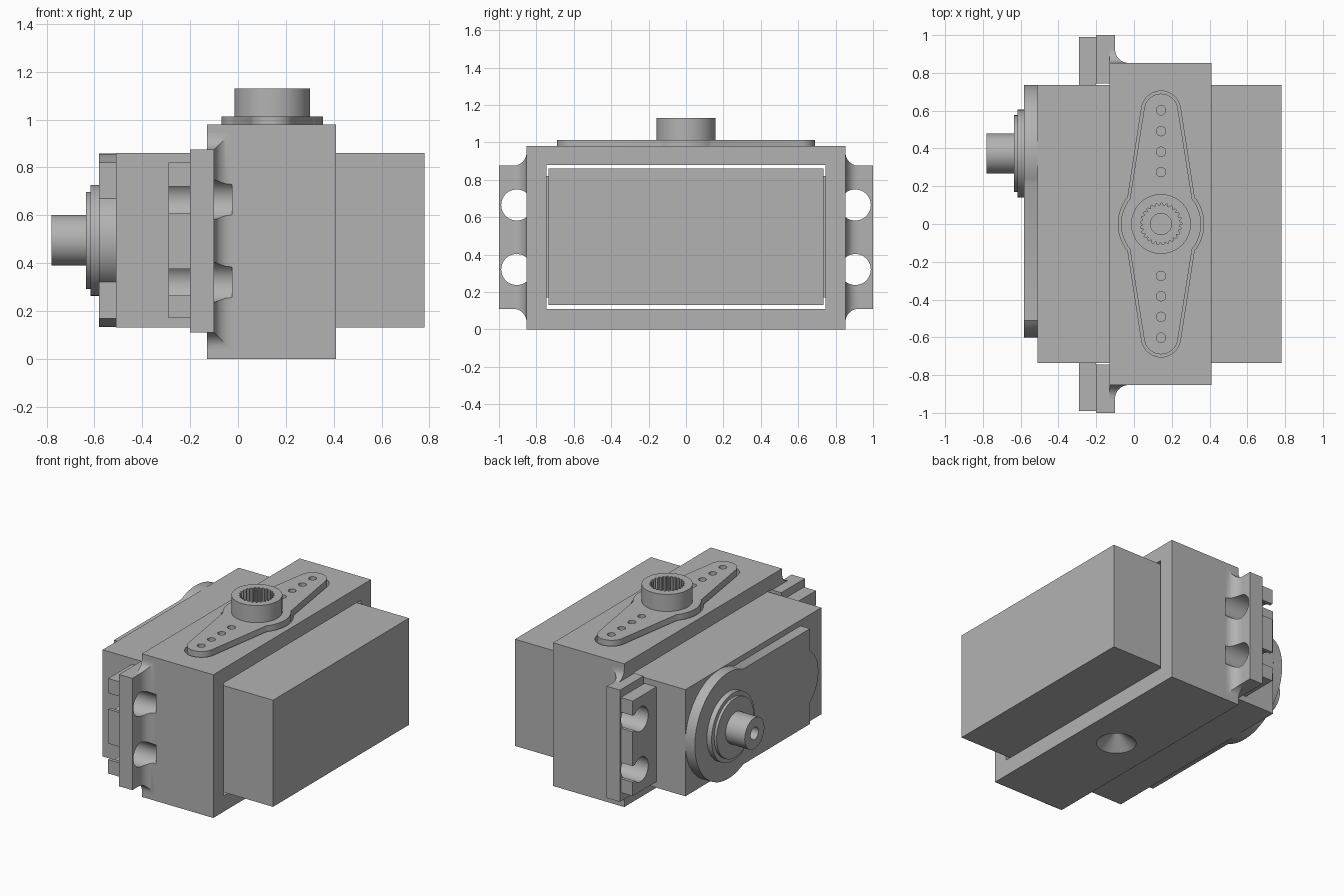
import bpy, bmesh
from math import sin, cos, radians, sqrt

cube = bpy.data.objects.get("Cube")
if cube:
    bpy.data.objects.remove(cube, do_unlink=True)

grey = bpy.data.materials.new("plain grey")
grey.use_nodes = True
colour = (0.45, 0.45, 0.45, 1)
grey.diffuse_color = colour
grey.node_tree.nodes["Principled BSDF"].inputs["Base Color"].default_value = colour


def place(axis, a, b, h):
    return {"x": (h, a, b), "y": (a, h, b), "z": (a, b, h)}[axis]


def loft(name, axis, layers):
    """Closed solid through 2D outlines, each given as (height along axis, points)."""
    bm = bmesh.new()
    rings = [[bm.verts.new(place(axis, a, b, h)) for a, b in pts] for h, pts in layers]
    bm.faces.new(rings[0])
    bm.faces.new(rings[-1])
    n = len(rings[0])
    for low, high in zip(rings, rings[1:]):
        for i in range(n):
            j = (i + 1) % n
            bm.faces.new((low[i], low[j], high[j], high[i]))
    bmesh.ops.recalc_face_normals(bm, faces=bm.faces)
    mesh = bpy.data.meshes.new(name)
    bm.to_mesh(mesh)
    bm.free()
    mesh.materials.append(grey)
    obj = bpy.data.objects.new(name, mesh)
    bpy.context.collection.objects.link(obj)
    return obj


def prism(name, axis, lo, hi, pts):
    return loft(name, axis, [(lo, pts), (hi, pts)])


def rect(a0, a1, b0, b1):
    return [(a0, b0), (a1, b0), (a1, b1), (a0, b1)]


def box(name, x0, x1, y0, y1, z0, z1):
    return prism(name, "z", z0, z1, rect(x0, x1, y0, y1))


def arc(a, b, r, start, end, n):
    angles = [radians(start + (end - start) * i / n) for i in range(n + 1)]
    return [(a + r * cos(t), b + r * sin(t)) for t in angles]


def circle(a, b, r, n=48):
    return arc(a, b, r, 0, 360, n)[:-1]


def combine(obj, tool, operation="DIFFERENCE"):
    tool.hide_render = True
    mod = obj.modifiers.new("shape", "BOOLEAN")
    mod.operation = operation
    mod.solver = "EXACT"
    mod.object = tool
    bpy.context.view_layer.objects.active = obj
    bpy.ops.object.modifier_apply(modifier=mod.name)
    bpy.data.objects.remove(tool, do_unlink=True)


MID_Z = 0.495
HOLE_Z = (0.32, 0.665)
HORN_X = 0.143


def horn_outline(grow):
    """Two-armed outline, mirrored from one quarter."""
    q = arc(0, 0, 0.212 + grow, 0, 39, 10) + arc(0, 0.6, 0.09 + grow, 10, 90, 10)
    half = q + [(-x, y) for x, y in reversed(q[:-1])]
    full = half + [(-x, -y) for x, y in half[1:-1]]
    return [(HORN_X + x, y) for x, y in full]


def cut_screw_holes(obj, side):
    for z in HOLE_Z:
        combine(obj, prism("cutter", "x", -0.35, -0.025, circle(side * 0.905, z, 0.083)))


# Bracket frame with rectangular opening, horn pocket and countersink below
frame = box("bracket_frame", -0.13, 0.41, -0.853, 0.853, 0, 0.98)
combine(frame, box("cutter", -0.3, 0.6, -0.745, 0.745, 0.11, 0.88))
combine(frame, prism("cutter", "z", 0.92, 1.1, horn_outline(0.014)))
combine(frame, loft("cutter", "z", [(-0.001, circle(HORN_X, 0, 0.125)),
                                    (0.085, circle(HORN_X, 0, 0.02))]))

for side, word in ((1, "back"), (-1, "front")):
    cut_screw_holes(frame, side)

    # Bracket ear
    y0, y1 = sorted((side * 0.745, side))
    ear = box("bracket_ear_" + word, -0.2, -0.1, y0, y1, 0.11, 0.875)
    cut_screw_holes(ear, side)

    # Concave fillet running round the root of the ear
    r = 0.07
    layers = []
    for i in range(11):
        s = r * (1 - sin(radians(90 * i / 10)))
        y = 0.853 + r - sqrt(max(0, r * r - (r - s) ** 2))
        layers.append((side * y, rect(-0.13, -0.1 + s, 0.11 - s, 0.875 + s)))
    fillet = loft("ear_fillet_" + word, "y", layers)
    cut_screw_holes(fillet, side)

    # Motor mounting tab with keyhole slots open to the outside
    y0, y1 = sorted((side * 0.735, side * 0.99))
    tab = box("motor_tab_" + word, -0.29, -0.2, y0, y1, 0.17, 0.82)
    cut_screw_holes(tab, side)
    y0, y1 = sorted((side * 0.9, side * 1.1))
    for z in HOLE_Z:
        combine(tab, box("cutter", -0.4, -0.1, y0, y1, z - 0.055, z + 0.055))

# Motor body
box("motor_body", -0.51, 0.78, -0.735, 0.735, 0.13, 0.86)

# Raised gear cover: large disc, straight plate and bulged end
SHAFT_Y = 0.373
cover = arc(SHAFT_Y, MID_Z, 0.363, -116, 116, 48)
cover += [(-0.51, MID_Z + 0.326)]
cover += arc(-0.385, MID_Z, 0.215, 125.5, 234.5, 20)
cover += [(-0.51, MID_Z - 0.326)]
prism("gear_cover", "x", -0.582, -0.51, cover)

# Stepped bearing rings and hollow output shaft
prism("bearing_ring_outer", "x", -0.617, -0.58, circle(SHAFT_Y, MID_Z, 0.232, 64))
prism("bearing_ring_inner", "x", -0.635, -0.61, circle(SHAFT_Y, MID_Z, 0.203, 64))
shaft = prism("output_shaft", "x", -0.78, -0.63, circle(SHAFT_Y, MID_Z, 0.106))
combine(shaft, prism("cutter", "x", -0.9, -0.66, circle(SHAFT_Y, MID_Z, 0.042)))

# Horn with hub, splined socket, centre hole and arm holes
horn = prism("horn", "z", 0.92, 1.013, horn_outline(0))
hub = prism("hub", "z", 0.95, 1.13, circle(HORN_X, 0, 0.158, 64))
combine(horn, hub, "UNION")
spline = []
for i in range(100):
    t = radians(3.6 * i)
    radius = 0.11 if i % 4 < 2 else 0.097
    spline.append((HORN_X + radius * cos(t), radius * sin(t)))
combine(horn, prism("cutter", "z", 0.99, 1.2, spline))
combine(horn, prism("cutter", "z", 0.94, 1.2, circle(HORN_X, 0, 0.056)))
for side in (1, -1):
    for y in (0.275, 0.382, 0.492, 0.602):
        combine(horn, prism("cutter", "z", 0.94, 1.2, circle(HORN_X, side * y, 0.025, 24)))

# Smooth curved walls, keep crisp edges
bpy.ops.object.select_all(action="DESELECT")
for obj in bpy.context.collection.objects:
    if obj.type == "MESH":
        obj.select_set(True)
        bpy.context.view_layer.objects.active = obj
bpy.ops.object.shade_smooth_by_angle(angle=radians(30))
